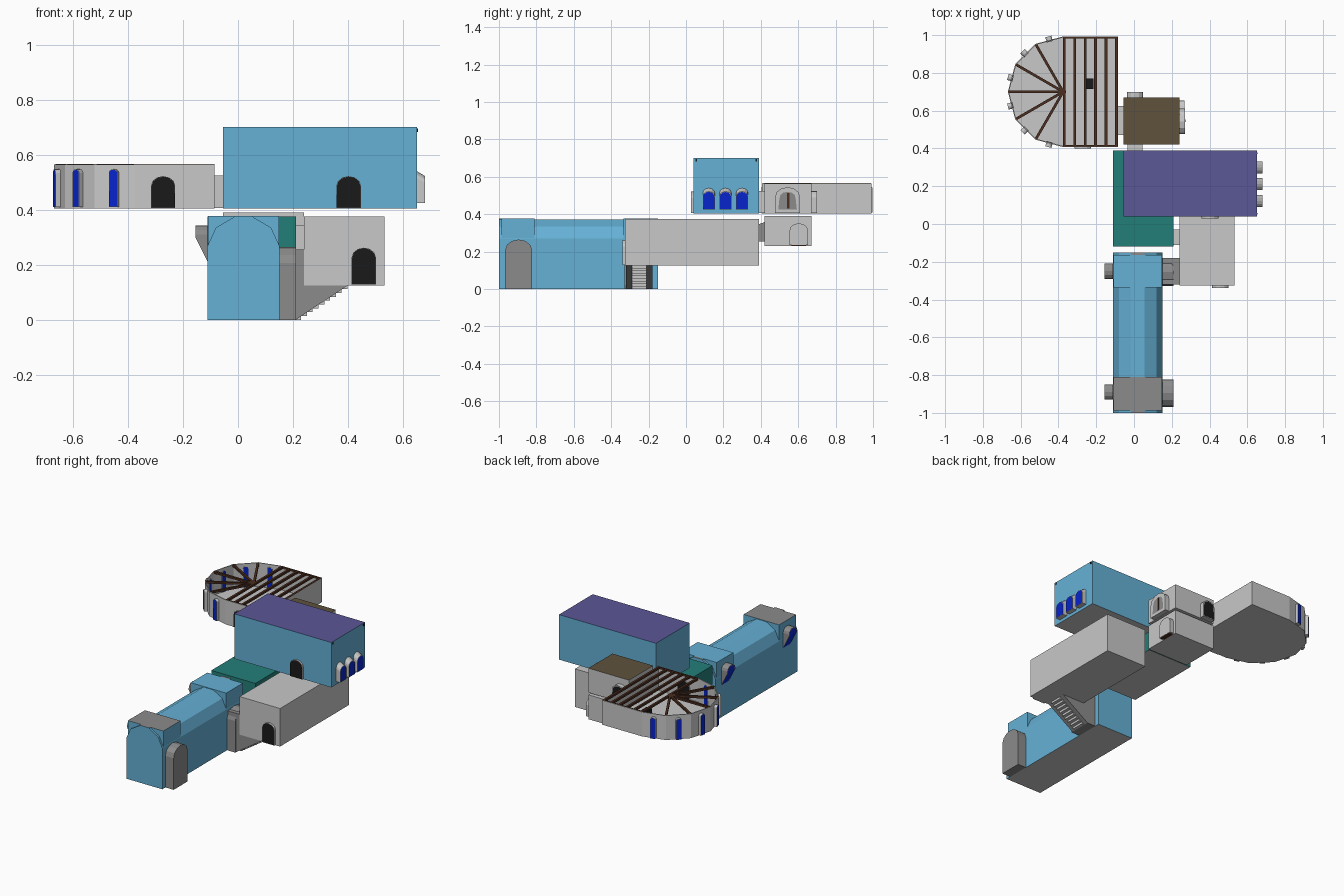
import bpy, bmesh
from math import cos, sin, pi, radians
from mathutils import Vector, Matrix

if "Cube" in bpy.data.objects:
    bpy.data.objects.remove(bpy.data.objects["Cube"])


def material(name, r, g, b):
    m = bpy.data.materials.new(name)
    m.use_nodes = True
    m.diffuse_color = (r, g, b, 1)
    m.node_tree.nodes["Principled BSDF"].inputs["Base Color"].default_value = (r, g, b, 1)
    return m


STONE = material("pale_stone", .58, .58, .58)
GREY = material("mid_grey", .26, .26, .26)
BLUE = material("sky_blue", .13, .44, .67)
PURPLE = material("purple_roof", .105, .095, .31)
TEAL = material("teal", .017, .21, .19)
BROWN = material("brown_roof", .115, .084, .046)
BEAM = material("dark_timber", .07, .027, .014)
GLASS = material("deep_blue_glass", .002, .018, .6)
BLACK = material("black_opening", .01, .01, .01)


def finish(name, bm, mats):
    mesh = bpy.data.meshes.new(name)
    bm.to_mesh(mesh)
    bm.free()
    for m in mats:
        mesh.materials.append(m)
    obj = bpy.data.objects.new(name, mesh)
    bpy.context.collection.objects.link(obj)
    return obj


def extrude_outline(points, axis, a, b):
    """Prism whose outline lies across the given axis, from a to b."""
    place = {"x": lambda p, t: (t, p[0], p[1]),
             "y": lambda p, t: (p[0], t, p[1]),
             "z": lambda p, t: (p[0], p[1], t)}[axis]
    bm = bmesh.new()
    rings = [[bm.verts.new(place(p, t)) for p in points] for t in (a, b)]
    n = len(points)
    for ring in rings:
        bm.faces.new(ring)
    for i in range(n):
        j = (i + 1) % n
        bm.faces.new((rings[0][i], rings[0][j], rings[1][j], rings[1][i]))
    bmesh.ops.recalc_face_normals(bm, faces=bm.faces)
    return bm


def prism(name, points, axis, a, b, wall, top=None, bottom=None):
    bm = extrude_outline(points, axis, a, b)
    for f in bm.faces:
        f.material_index = 1 if f.normal.z > .9 else 2 if f.normal.z < -.9 else 0
    return finish(name, bm, [wall, top or wall, bottom or wall])


def box(name, x, y, z, wall, top=None, bottom=None):
    rect = [(x[0], y[0]), (x[1], y[0]), (x[1], y[1]), (x[0], y[1])]
    return prism(name, rect, "z", z[0], z[1], wall, top, bottom)


def arch(width, z0, z1, steps=6):
    """Upright opening with a rounded head."""
    r = width / 2
    rise = r * .8
    head = [(r * cos(pi * i / steps), z1 - rise + rise * sin(pi * i / steps))
            for i in range(steps + 1)]
    return [(-r, z0), (r, z0)] + head


def bay(name, x, y, angle, width, z0, z1, depth, frame, pane, lift=0, drop=0,
        rim=.006, back=0):
    """Arched projection facing the angle; lift slopes its foot, drop its hood."""
    bm = extrude_outline(arch(width, z0, z1), "x", -back, depth)
    for v in bm.verts:
        if v.co.x > 0:
            v.co.z += lift if v.co.z < z0 + .001 else -drop
    bm.normal_update()
    panes = [f for f in bm.faces if abs(f.normal.x) > .7]
    bmesh.ops.inset_region(bm, faces=panes, thickness=rim)
    for f in panes:
        f.material_index = 1
    turn = Matrix.Translation((x, y, 0)) @ Matrix.Rotation(radians(angle), 4, "Z")
    bmesh.ops.transform(bm, matrix=turn, verts=bm.verts)
    return finish(name, bm, [frame, pane])


# Long hall: vaulted body between two square end blocks
vault = [(-.11, 0), (-.11, .27), (-.08, .335), (-.015, .373), (.055, .373),
         (.12, .335), (.15, .27), (.15, 0)]
prism("hall_vault", vault, "y", -1, -.15, BLUE, BLUE, STONE)
box("hall_front_block", (-.109, .149), (-.987, -.81), (.2, .377), BLUE, GREY)
box("hall_back_block", (-.109, .149), (-.335, -.163), (.2, .377), BLUE)
box("hall_front_cap", (-.015, .055), (-1, -.98), (.36, .377), BLUE, GREY)
box("hall_back_cap", (-.015, .055), (-.164, -.15), (.36, .377), BLUE, GREY)
for label, y in (("front", -.89), ("back", -.25)):
    bay("hall_window_" + label, -.11, y, 180, .08, .21, .342, .045, GREY, GLASS,
        lift=.09)
    bay("hall_door_" + label, .15, y - .005, 0, .145, 0, .265, .06, GREY, GREY)

# Stair from the hall up to the long annexe
stair_side = [(.15, 0), (.21, 0), (.4, .126), (.4, .2), (.24, .255), (.15, .255)]
for label, y in (("left", -.21), ("right", -.32)):
    prism("stair_wall_" + label, stair_side, "y", y, y + .03, GREY)
STEPS = 9
for i in range(STEPS):
    x = .205 + i * .19 / STEPS
    z = i * .125 / STEPS
    box("stair_step_%d" % i, (x, x + .024), (-.29, -.21), (z, z + .03), STONE)
box("stair_roof", (.2, .25), (-.29, -.21), (.22, .255), GREY)

# Long annexe and the teal room beside it
box("annexe", (.24, .533), (-.325, .39), (.125, .375), STONE)
bay("annexe_door", .457, -.325, -90, .088, .128, .262, .014, STONE, BLACK, rim=.002)
box("teal_room", (-.11, .21), (-.12, .39), (.25, .375), TEAL, TEAL, STONE)
box("annexe_passage", (.205, .245), (-.11, -.03), (.25, .345), STONE)

# Blue upper house with purple roof
box("upper_house", (-.055, .65), (.04, .39), (.405, .7), BLUE, PURPLE, STONE)
bay("upper_house_door", .402, .04, -90, .09, .407, .522, .012, STONE, BLACK, rim=.002)
for i in range(3):
    bay("upper_window_%d" % i, .65, .122 + i * .089, 0, .064, .425, .54, .03,
        STONE, GLASS, drop=.018, rim=.003)
for i, y in enumerate((.055, .375)):
    box("eave_hook_%d" % i, (.65, .654), (y - .004, y + .004), (.683, .695), BLACK)

# Two stacked small rooms
box("small_room_lower", (-.055, .24), (.42, .67), (.23, .39), STONE)
box("small_room_upper", (-.055, .24), (.42, .67), (.405, .565), STONE, BROWN)
bay("upper_side_arch", .24, .543, 0, .135, .407, .545, .03, STONE, GREY, rim=.025)
box("upper_arch_post", (.268, .272), (.54, .553), (.432, .515), BEAM)
bay("upper_back_door", .005, .67, 90, .085, .407, .525, .03, STONE, BLACK)
bay("lower_side_door", .24, .603, 0, .1, .236, .352, .028, STONE, STONE)
box("lower_door_sill", (.24, .266), (.565, .641), (.23, .236), BEAM)
box("house_passage", (-.035, .045), (.385, .425), (.407, .525), STONE)
box("chapel_passage", (-.09, -.05), (.47, .625), (.407, .525), STONE)
ramp = [(.385, .255), (.425, .255), (.425, .36), (.385, .345)]
prism("lower_passage", ramp, "x", -.035, .045, GREY)

# Round-ended chapel with open roof
CX, CY, R, END = -.375, .7, .293, -.085
ring = [(CX + R * cos(radians(a)), CY + R * sin(radians(a))) for a in range(90, 271, 30)]
outline = [(END, CY - R), (END, CY + R)] + ring
walls = extrude_outline(outline, "z", .405, .565)
bmesh.ops.delete(walls, geom=[f for f in walls.faces if f.normal.z > .9],
                 context="FACES_ONLY")
chapel = finish("chapel_walls", walls, [STONE])
thick = chapel.modifiers.new("thickness", "SOLIDIFY")
thick.thickness = .006
thick.offset = -1
apothem = R * cos(radians(15))
for i in range(6):
    a = 105 + 30 * i
    bay("chapel_window_%d" % i, CX + apothem * cos(radians(a)),
        CY + apothem * sin(radians(a)), a, .033, .41, .547, .02,
        STONE, GLASS, rim=.002, back=.009)
bay("chapel_door", -.272, CY - R, -90, .088, .407, .522, .006, STONE, BLACK,
    rim=.002, back=.01)
box("chapel_chest", (-.255, -.215), (.715, .77), (.412, .45), BLACK)


def beam(name, start, end, width=.014):
    a, b = Vector(start), Vector(end)
    side = (b - a).normalized().orthogonal() * width / 2
    quad = [a + side, b + side, b - side, a - side]
    return prism(name, quad, "z", .553, .5665, BEAM)


# Roof timbers: straight joists, edge rails and a radial fan
INNER = R - .003
for i in range(6):
    x = -.37 + i * .0555
    beam("joist_%d" % i, (x, CY - INNER), (x, CY + INNER))
for label, s in (("front", -1), ("back", 1)):
    y = CY + s * (INNER - .004)
    beam("edge_rail_" + label, (CX, y), (END - .003, y), .007)
for i, p in enumerate(ring[1:-1]):
    beam("fan_beam_%d" % i, (CX, CY), Vector((CX, CY)).lerp(Vector(p), .985))
hub = [(CX + .016 * cos(pi * i / 4), CY + .016 * sin(pi * i / 4)) for i in range(8)]
prism("fan_hub", hub, "z", .553, .5665, BEAM)
